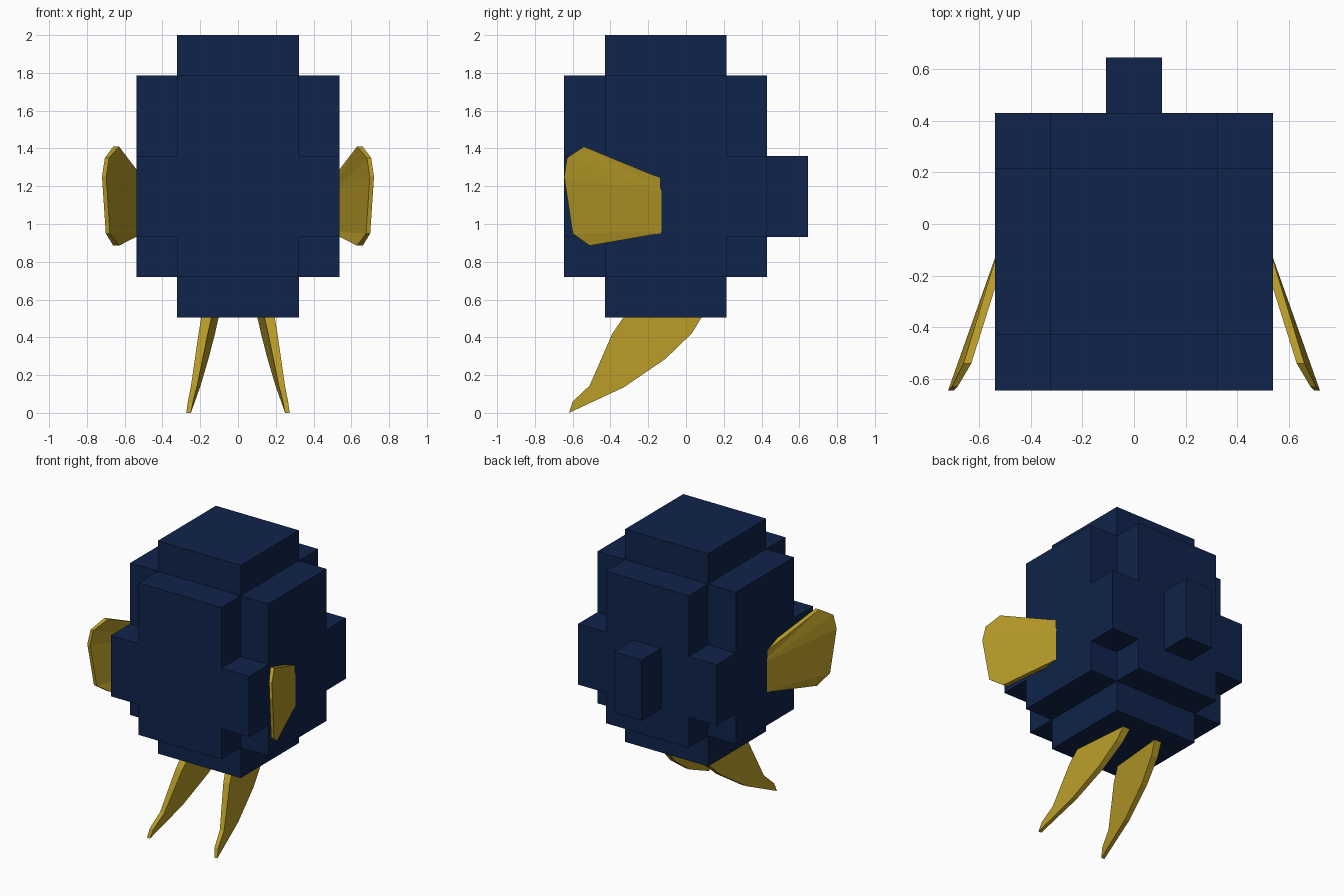
import bpy, bmesh
from mathutils import Vector

if "Cube" in bpy.data.objects:
    bpy.data.objects.remove(bpy.data.objects["Cube"])


def material(name, rgb):
    m = bpy.data.materials.new(name)
    m.diffuse_color = (*rgb, 1)
    m.use_nodes = True
    m.node_tree.nodes["Principled BSDF"].inputs["Base Color"].default_value = m.diffuse_color
    return m


navy = material("navy blue", (0.0048, 0.0176, 0.0700))
gold = material("dark gold", (0.470, 0.325, 0.021))


def finish(name, bm, mat):
    bmesh.ops.recalc_face_normals(bm, faces=bm.faces[:])
    mesh = bpy.data.meshes.new(name)
    bm.to_mesh(mesh)
    bm.free()
    mesh.materials.append(mat)
    ob = bpy.data.objects.new(name, mesh)
    bpy.context.collection.objects.link(ob)
    return ob


# Stepped block body with a small tail, made from the outer skin of a cell grid
CELL = 0.215
LAYER = 1.495 / 7


def filled(i, j, k):
    if i == 2 and j == 5:
        return k in (2, 3)                      # tail
    if not (0 <= i <= 4 and 0 <= j <= 4 and 0 <= k <= 6):
        return False
    if k in (0, 6):
        return 1 <= i <= 3 and 1 <= j <= 3      # cap and base
    corner = i in (0, 4) and j in (0, 4)
    return k in (2, 3) or not corner            # notched corners


def make_body():
    bm = bmesh.new()
    square = ((0, 0), (1, 0), (1, 1), (0, 1))
    for i in range(5):
        for j in range(6):
            for k in range(7):
                if not filled(i, j, k):
                    continue
                for axis in range(3):
                    for side in (0, 1):
                        near = [i, j, k]
                        near[axis] += 2 * side - 1
                        if filled(*near):
                            continue
                        quad = []
                        for a, b in square:
                            p = [i, j, k]
                            p[axis] += side
                            p[(axis + 1) % 3] += a
                            p[(axis + 2) % 3] += b
                            quad.append(bm.verts.new((
                                (p[0] - 2.5) * CELL,
                                (p[1] - 3) * CELL,
                                0.505 + p[2] * LAYER)))
                        bm.faces.new(quad if side else quad[::-1])
    bmesh.ops.remove_doubles(bm, verts=bm.verts[:], dist=0.001)
    bmesh.ops.dissolve_limit(bm, angle_limit=0.02,
                             verts=bm.verts[:], edges=bm.edges[:])
    return finish("body", bm, navy)


def plate(name, outer, thick, faces, side):
    """Thin closed plate: outer sheet, inner sheet moved along x, and rim."""
    bm = bmesh.new()
    a = [bm.verts.new((side * x, y, z)) for x, y, z in outer]
    b = [bm.verts.new((side * (x - t), y, z))
         for (x, y, z), t in zip(outer, thick)]
    for f in faces:
        bm.faces.new([a[n] for n in f])
        bm.faces.new([b[n] for n in reversed(f)])
    count = len(outer)
    for n in range(count):
        m = (n + 1) % count
        bm.faces.new((a[n], b[n], b[m], a[m]))
    return finish(name, bm, gold)


# Side fin: root top, top, upper tip, tip, lower tip, bottom, root bottom, root fold
FIN = [(0.52, -0.08, 1.22), (0.66, -0.54, 1.41), (0.705, -0.63, 1.35),
       (0.72, -0.645, 1.25), (0.70, -0.60, 0.95), (0.66, -0.51, 0.885),
       (0.52, -0.08, 0.96), (0.52, -0.08, 1.16)]
FIN_THICK = [0.035, 0.03, 0.022, 0.022, 0.022, 0.03, 0.035, 0.035]
FIN_FACES = [(0, 1, 7), (1, 2, 7), (2, 3, 7), (3, 4, 7), (4, 6, 7), (4, 5, 6)]

# Leg outline in (y, z): front edge down to the tip, then up the back edge
LEG = [(-0.30, 0.55), (-0.39, 0.42), (-0.51, 0.145), (-0.60, 0.06),
       (-0.62, 0.0), (-0.33, 0.135), (-0.11, 0.285), (0.03, 0.42), (0.11, 0.55)]
LEG_FACES = [(0, 1, 7, 8), (1, 2, 6, 7), (2, 5, 6), (2, 3, 5), (3, 4, 5)]


def make_leg(name, side):
    thick = [0.024 + 0.06 * z for y, z in LEG]
    outer = [(0.13 + 0.09 * (0.085 - y) + 0.135 * (0.505 - z) + t / 2, y, z)
             for (y, z), t in zip(LEG, thick)]
    return plate(name, outer, thick, LEG_FACES, side)


make_body()
for label, side in (("right", 1), ("left", -1)):
    plate(label + "_fin", FIN, FIN_THICK, FIN_FACES, side)
    make_leg(label + "_leg", side)
